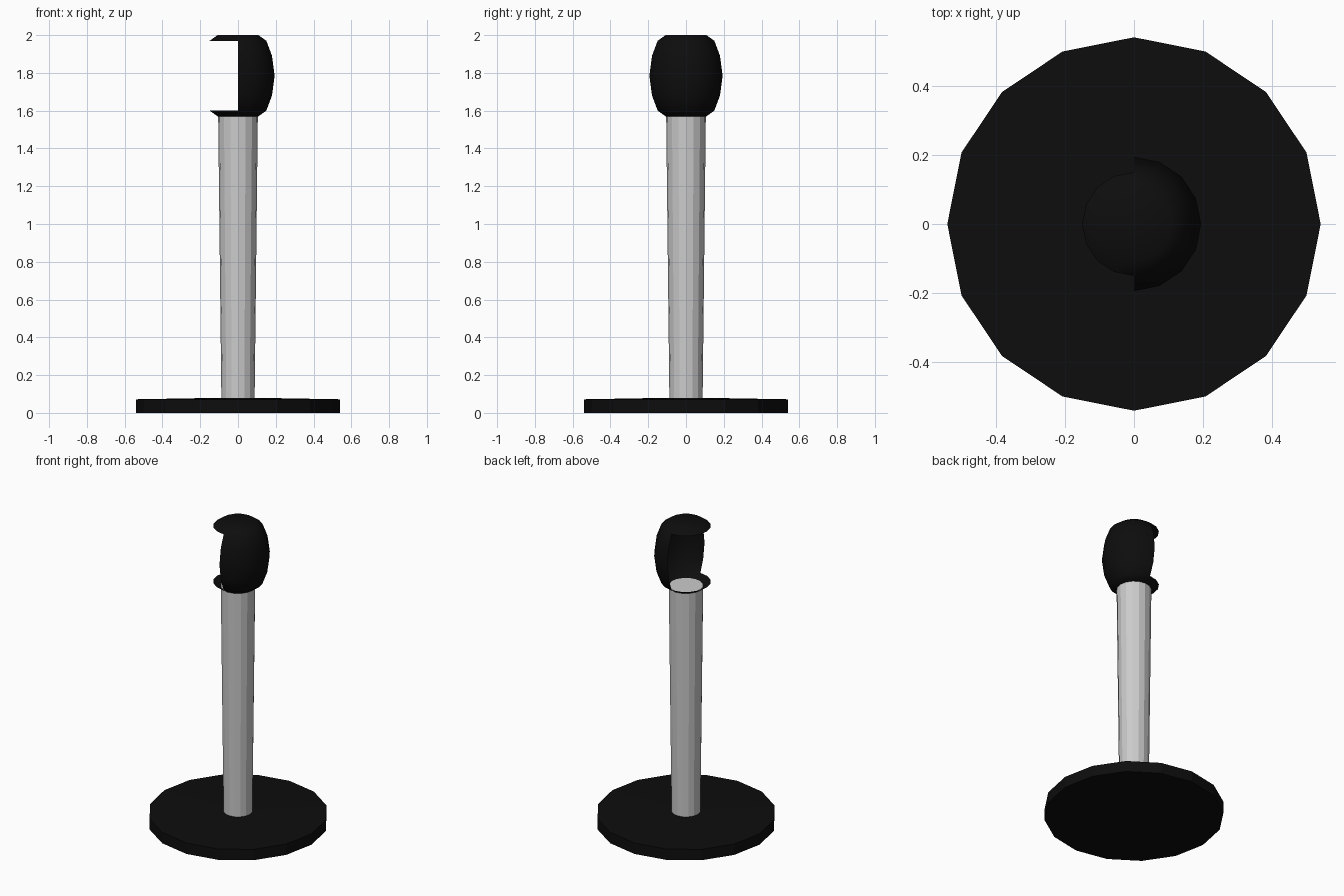
import bpy, bmesh, math

if "Cube" in bpy.data.objects:
    bpy.data.objects.remove(bpy.data.objects["Cube"])

SIDES = 16
black = bpy.data.materials.new("black")
black.diffuse_color = (0.004, 0.004, 0.004, 1)
black.use_nodes = True
black.node_tree.nodes["Principled BSDF"].inputs["Base Color"].default_value = black.diffuse_color


def lathe(name, profile, material=None, keep=None):
    """Spin (radius, z) points round z; keep(ring, segment) can leave faces out."""
    bm = bmesh.new()
    rings = []
    for r, z in profile:
        if r == 0:
            rings.append([bm.verts.new((0, 0, z))] * SIDES)
            continue
        rings.append([bm.verts.new((r * math.cos(math.tau * i / SIDES),
                                    r * math.sin(math.tau * i / SIDES), z))
                      for i in range(SIDES)])
    for k in range(len(rings) - 1):
        a, b = rings[k], rings[k + 1]
        for i in range(SIDES):
            if keep and not keep(k, i):
                continue
            j = (i + 1) % SIDES
            corners = list(dict.fromkeys((a[i], a[j], b[j], b[i])))
            bm.faces.new(corners)
    mesh = bpy.data.meshes.new(name)
    bm.to_mesh(mesh)
    bm.free()
    obj = bpy.data.objects.new(name, mesh)
    bpy.context.collection.objects.link(obj)
    if material:
        mesh.materials.append(material)
    return obj


# Flat round base, very slightly raised to the middle
lathe("base", [(0, 0), (0.54, 0), (0.54, 0.072), (0.09, 0.08), (0, 0.08)], black)

# Pole, a little wider at the top
lathe("pole", [(0, 0.075), (0.088, 0.075), (0.105, 1.575), (0, 1.575)])

# Barrel-shaped head: thin shell with the -x half of the wall left open
half = [(0, 1.57), (0.108, 1.57), (0.15, 1.6), (0.18, 1.68), (0.194, 1.785)]
profile = half + [(r, 3.57 - z) for r, z in half[-2::-1]]


def closed_side(ring, seg):
    angle = math.tau * (seg + 0.5) / SIDES
    return not 2 <= ring <= 5 or math.cos(angle) > 0


head = lathe("head", profile, black, closed_side)
bpy.context.view_layer.objects.active = head
head.select_set(True)
bpy.ops.object.shade_smooth_by_angle(angle=math.radians(50))
